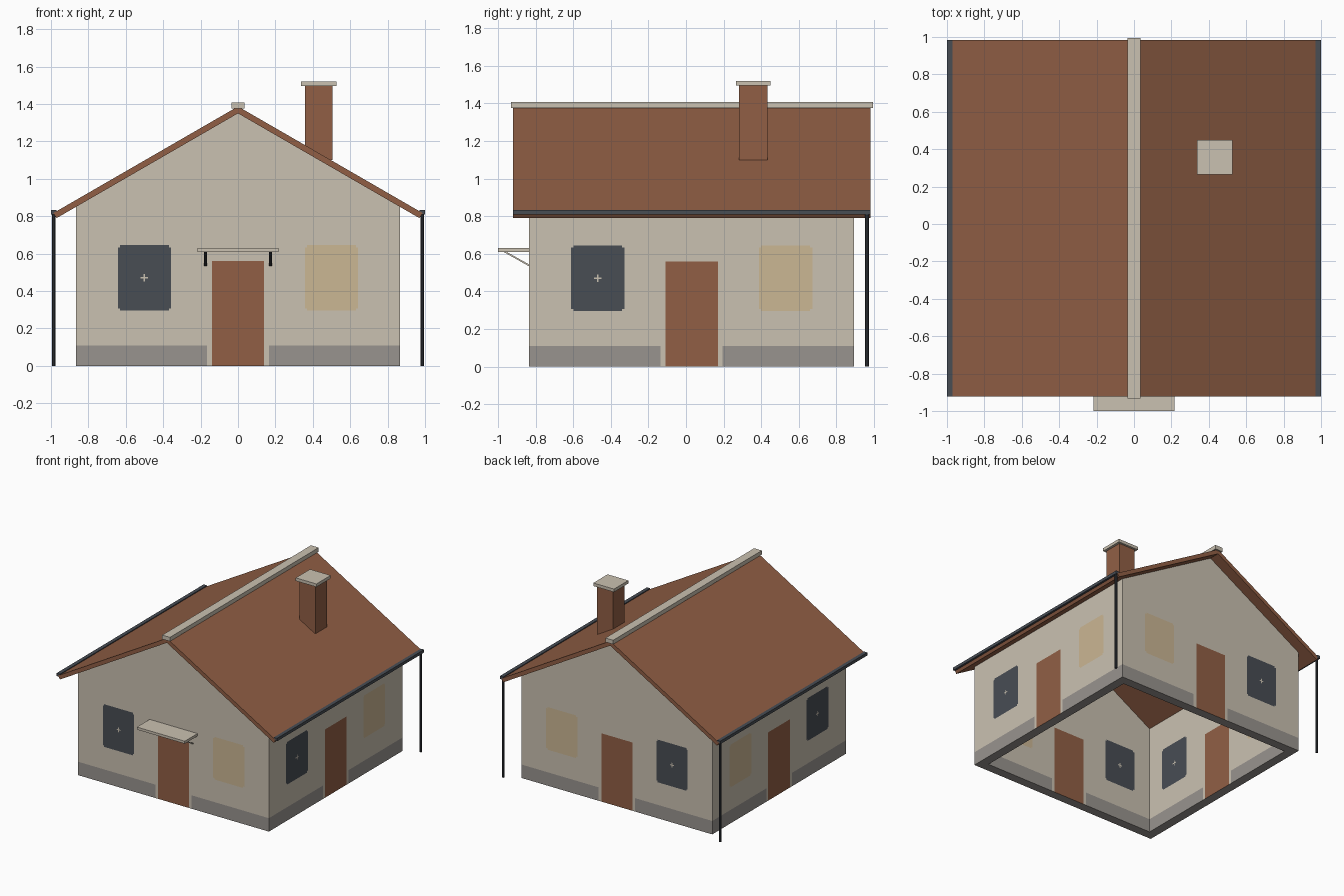
import bpy, bmesh, math
from mathutils import Vector

if "Cube" in bpy.data.objects:
    bpy.data.objects.remove(bpy.data.objects["Cube"])


def material(name, r, g, b):
    m = bpy.data.materials.new(name)
    lin = [((c / 255 + 0.055) / 1.055) ** 2.4 for c in (r, g, b)]
    m.diffuse_color = (*lin, 1)
    m.use_nodes = True
    m.node_tree.nodes["Principled BSDF"].inputs["Base Color"].default_value = m.diffuse_color
    return m


CREAM = material("cream plaster", 202, 193, 177)
BRICK = material("brick brown", 145, 95, 69)
DARK = material("dark slate", 72, 77, 84)
GREY = material("plinth grey", 153, 148, 143)
YELLOW = material("warm yellow", 203, 183, 148)
IRON = material("iron black", 50, 54, 60)


def finish(name, bm, *mats):
    bmesh.ops.recalc_face_normals(bm, faces=bm.faces)
    me = bpy.data.meshes.new(name)
    bm.to_mesh(me)
    bm.free()
    for m in mats:
        me.materials.append(m)
    ob = bpy.data.objects.new(name, me)
    bpy.context.collection.objects.link(ob)
    return ob


def prism(name, outline, axis, a, b, mat):
    """Extrude a 2D outline along axis 'x' (outline = y,z) or 'y' (outline = x,z)."""
    bm = bmesh.new()
    place = (lambda p, t: (t, p[0], p[1])) if axis == 'x' else (lambda p, t: (p[0], t, p[1]))
    f = bm.faces.new([bm.verts.new(place(p, a)) for p in outline])
    ext = bmesh.ops.extrude_face_region(bm, geom=[f])['geom']
    move = (b - a, 0, 0) if axis == 'x' else (0, b - a, 0)
    bmesh.ops.translate(bm, vec=move, verts=[v for v in ext if isinstance(v, bmesh.types.BMVert)])
    return finish(name, bm, mat)


def box(name, x0, x1, y0, y1, z0, z1, mat):
    return prism(name, [(x0, z0), (x1, z0), (x1, z1), (x0, z1)], 'y', y0, y1, mat)


SLOPE = math.tan(math.radians(30))
YC = 0.03          # centre of the house body in y
HALF = 0.865       # half width of the body
THICK = 0.075

# Walls: hollow ring, tops following the roof underside
bm = bmesh.new()


def ring(h, top):
    pts = [(-h, -h), (0, -h), (h, -h), (h, h), (0, h), (-h, h)]
    return [bm.verts.new((x, y + YC, 1.35 - SLOPE * abs(x) if top else 0)) for x, y in pts]


ob_, ot = ring(HALF, False), ring(HALF, True)
ib, it = ring(HALF - THICK, False), ring(HALF - THICK, True)
for i in range(6):
    j = (i + 1) % 6
    for lo, hi in ((ob_, ot), (it, ib), (ot, it), (ib, ob_)):
        bm.faces.new((lo[i], lo[j], hi[j], hi[i]))
bmesh.ops.recalc_face_normals(bm, faces=bm.faces)

# Cut the outlines of door, windows, window cross and plinth into the walls
WIN_U, WIN_W, WIN_Z, WIN_H = 0.5, 0.142, 0.47, 0.175
R = 0.012
u_half = [0.14, 0.165] + [WIN_U + s * d for s in (-1, 1) for d in (WIN_W, WIN_W - R, 0.02, 0.004)]
z_cuts = [0.11, 0.56] + [WIN_Z + s * d for s in (-1, 1) for d in (WIN_H, WIN_H - R, 0.02, 0.004)]
planes = [((0, 0, z), (0, 0, 1)) for z in z_cuts]
for u in u_half:
    for s in (-1, 1):
        planes += [((s * u, 0, 0), (1, 0, 0)), ((0, s * u + YC, 0), (0, 1, 0))]
for co, no in planes:
    bmesh.ops.bisect_plane(bm, geom=bm.verts[:] + bm.edges[:] + bm.faces[:], plane_co=co, plane_no=no)

# Colour wall faces by position: 0 cream, 1 grey, 2 brick, 3 dark, 4 yellow
for f in bm.faces:
    c, n = f.calc_center_median(), f.normal
    if abs(n.z) > 0.3:
        f.material_index = 1 if c.z < 0.01 else 0
        continue
    u = c.x if abs(n.y) > 0.5 else c.y - YC
    du, dz = abs(abs(u) - WIN_U), abs(c.z - WIN_Z)
    corner = du > WIN_W - R and dz > WIN_H - R
    cross = (du < 0.02 and dz < 0.004) or (dz < 0.02 and du < 0.004)
    if abs(u) < 0.14 and c.z < 0.56:
        f.material_index = 2
    elif c.z < 0.11 and abs(u) > 0.165:
        f.material_index = 1
    elif du < WIN_W and dz < WIN_H and not corner:
        if u > 0:
            f.material_index = 4
        elif not cross:
            f.material_index = 3
finish("walls", bm, CREAM, GREY, BRICK, DARK, YELLOW)

# Roof and ridge cap
half = [(0, 1.387), (0.988, 1.387 - SLOPE * 0.988), (0.97, 1.35 - SLOPE * 0.97), (0, 1.35)]
outline = half[:3] + [half[3]] + [(-x, z) for x, z in half[2:0:-1]]
prism("roof", outline, 'y', -0.922, 0.983, BRICK)
box("ridge_cap", -0.035, 0.035, -0.932, 0.995, 1.375, 1.408, CREAM)

# Chimney
box("chimney", 0.358, 0.506, 0.283, 0.433, 1.1, 1.497, BRICK)
box("chimney_cap", 0.338, 0.526, 0.265, 0.45, 1.495, 1.52, CREAM)

# Canopy over the front door
box("door_canopy", -0.217, 0.217, -1.0, -0.835, 0.61, 0.631, CREAM)

for s, side in ((-1, "left"), (1, "right")):
    # Canopy bracket: slanted strut, pale cheeks and dark edges
    x = s * 0.174
    strut = prism(side + "_canopy_bracket",
                  [(-0.975, 0.612), (-0.958, 0.612), (-0.833, 0.542), (-0.833, 0.532)],
                  'x', x - 0.008, x + 0.008, IRON)
    strut.data.materials.append(CREAM)
    for p in strut.data.polygons:
        p.material_index = 1 if abs(p.normal.x) > 0.5 else 0
    # Gutter along the eave
    a, b = sorted((s * 0.97, s * 1.0))
    box(side + "_gutter", a, b, -0.922, 0.983, 0.81, 0.834, DARK)
    # Downpipe at the back corner
    bm = bmesh.new()
    bmesh.ops.create_cone(bm, cap_ends=True, segments=8, radius1=0.01, radius2=0.01, depth=0.815)
    bmesh.ops.translate(bm, vec=Vector((s * 0.985, 0.963, 0.4075)), verts=bm.verts)
    finish(side + "_downpipe", bm, IRON)
